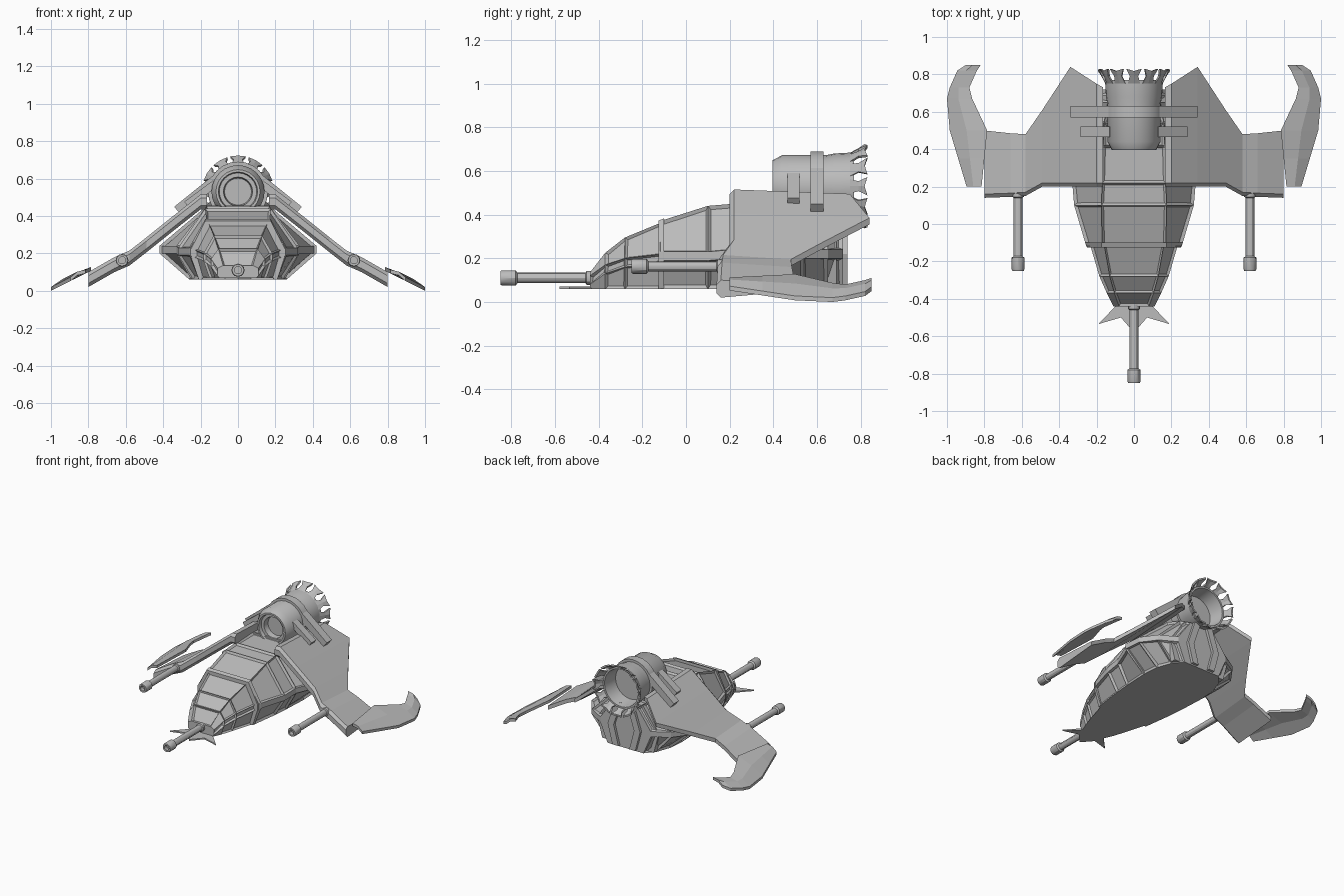
import bpy, bmesh, math
from mathutils import Vector

cube = bpy.data.objects.get("Cube")
if cube:
    bpy.data.objects.remove(cube)

grey = bpy.data.materials.new("hull_grey")
grey.use_nodes = True
grey.diffuse_color = (0.5, 0.5, 0.5, 1)
grey.node_tree.nodes["Principled BSDF"].inputs["Base Color"].default_value = (0.5, 0.5, 0.5, 1)


def finish(name, bm, smooth=False):
    bmesh.ops.recalc_face_normals(bm, faces=bm.faces)
    mesh = bpy.data.meshes.new(name)
    bm.to_mesh(mesh)
    bm.free()
    mesh.materials.append(grey)
    ob = bpy.data.objects.new(name, mesh)
    bpy.context.collection.objects.link(ob)
    if smooth:
        bpy.ops.object.select_all(action='DESELECT')
        ob.select_set(True)
        bpy.context.view_layer.objects.active = ob
        bpy.ops.object.shade_smooth_by_angle(angle=math.radians(30))
    return ob


def loft(bm, rings, cap=True, closed=False):
    """Skin a list of point rings, with end caps or joined end to end."""
    vs = [[bm.verts.new(p) for p in ring] for ring in rings]
    n = len(vs[0])
    pairs = list(zip(vs, vs[1:])) + ([(vs[-1], vs[0])] if closed else [])
    for a, b in pairs:
        for i in range(n):
            j = (i + 1) % n
            bm.faces.new((a[i], a[j], b[j], b[i]))
    if cap and not closed:
        bm.faces.new(vs[0])
        bm.faces.new(vs[-1])


def lathe(name, profile, x=0, z=0, sides=24, closed=False):
    """Turn (radius, y) points round an axis along y."""
    bm = bmesh.new()
    ang = [2 * math.pi * i / sides for i in range(sides)]
    loft(bm, [[(x + r * math.cos(a), y, z + r * math.sin(a)) for a in ang]
              for r, y in profile], closed=closed)
    return finish(name, bm, True)


def hull(name, sections, frame, depth):
    """Eight-sided hull: y, bottom width, side width, side z, top width, top z."""
    bm = bmesh.new()
    rings = []
    for y, wb, wm, zm, wt, zt in sections:
        half = [(wb, 0.06), (wm, zm - 0.02), (wm, zm + 0.02), (wt, zt)]
        rings.append([(x, y, z) for x, z in half] +
                     [(-x, y, z) for x, z in reversed(half)])
    loft(bm, rings)
    bmesh.ops.recalc_face_normals(bm, faces=bm.faces)
    # recessed panels on the wide sloping faces
    panels = [f for f in bm.faces if len(f.verts) == 4 and f.normal.z > -0.9
              and min(e.calc_length() for e in f.edges) > 2.6 * frame]
    bmesh.ops.inset_individual(bm, faces=panels, thickness=frame, depth=-depth)
    return finish(name, bm)


# Fuselage
hull("cockpit", [(-0.44, 0.09, 0.11, 0.10, 0.08, 0.135),
                 (-0.37, 0.12, 0.145, 0.15, 0.105, 0.225),
                 (-0.28, 0.15, 0.185, 0.18, 0.13, 0.295),
                 (-0.11, 0.20, 0.235, 0.20, 0.16, 0.365)], 0.013, 0.012)
hull("cabin", [(-0.12, 0.21, 0.255, 0.21, 0.17, 0.37),
               (0.10, 0.24, 0.32, 0.21, 0.175, 0.44),
               (0.22, 0.25, 0.33, 0.22, 0.17, 0.45),
               (0.42, 0.26, 0.41, 0.22, 0.165, 0.455)], 0.018, 0.014)
hull("cockpit_frame", [(-0.125, 0.21, 0.25, 0.205, 0.175, 0.373),
                       (-0.10, 0.21, 0.262, 0.21, 0.175, 0.383)], 0.05, 0)
hull("rear_hull", [(0.41, 0.26, 0.42, 0.22, 0.165, 0.455),
                   (0.54, 0.25, 0.41, 0.22, 0.16, 0.45),
                   (0.65, 0.21, 0.33, 0.22, 0.14, 0.42),
                   (0.72, 0.15, 0.21, 0.22, 0.10, 0.39)], 0.02, 0.014)

# Ribs fanning out under the engine
for s in (-1, 1):
    for k, (xb, xt) in enumerate([(0.07, 0.05), (0.19, 0.10)]):
        bm = bmesh.new()
        y = 0.72 - 0.05 * k
        loft(bm, [[(s * (x + d), y + e, z) for d, e in
                   ((-0.025, -0.08), (0.025, -0.08), (0.025, 0.02), (-0.025, 0.02))]
                  for x, z in ((xb, 0.07), (xb + 0.04, 0.22), (xt, 0.40))])
        finish("rear_rib", bm)

# Engine: hollow at both ends
lathe("engine", [(0.0, 0.46), (0.072, 0.46), (0.078, 0.42), (0.10, 0.42), (0.105, 0.395),
                 (0.118, 0.395), (0.142, 0.44), (0.142, 0.64), (0.15, 0.68), (0.155, 0.77),
                 (0.14, 0.77), (0.125, 0.66), (0.0, 0.66)], z=0.53)
lathe("engine_band", [(0.13, 0.57), (0.160, 0.57), (0.160, 0.63), (0.13, 0.63)],
      z=0.53, closed=True)

# Flared exhaust petals
bm = bmesh.new()
for i in range(12):
    a0 = math.radians(30 * i)
    rings = []
    for r, y, w in ((0.147, 0.75, 0.22), (0.168, 0.79, 0.13), (0.187, 0.83, 0.22)):
        rings.append([((r + t) * math.cos(a0 + d), y - 0.012 * (d == 0 and r > 0.18),
                       0.53 + (r + t) * math.sin(a0 + d))
                      for d, t in ((-w, 0.006), (0, 0.006), (w, 0.006),
                                   (w, -0.006), (0, -0.006), (-w, -0.006))])
    loft(bm, rings)
finish("exhaust_petals", bm)

# Wings, tip blades, braces and wing guns on both sides
WING = [(0.165, 0.20, 0.73, 0.515), (0.20, 0.20, 0.75, 0.515), (0.34, 0.20, 0.84, 0.405),
        (0.49, 0.20, 0.61, 0.285), (0.58, 0.15, 0.48, 0.215), (0.66, 0.145, 0.485, 0.18),
        (0.80, 0.14, 0.50, 0.10)]
BLADE = [(0.20, 0.815, 0.895), (0.35, 0.80, 0.94), (0.50, 0.785, 0.985),
         (0.67, 0.865, 1.0), (0.73, 0.88, 0.985), (0.82, 0.84, 0.945), (0.85, 0.82, 0.90)]


def brace(name, s, a, b, y0, y1, h):
    """Bar in the xz plane from a to b."""
    a, b = Vector(a), Vector(b)
    n = Vector((a.y - b.y, b.x - a.x)).normalized() * h / 2
    corners = [a + n, b + n, b - n, a - n]
    bm = bmesh.new()
    loft(bm, [[(s * p.x, y, p.y) for p in corners] for y in (y0, y1)])
    finish(name, bm)


def gun(name, x, z, y_tip, y_base, r):
    lathe(name, [(0.0, y_tip + 0.03), (r * 0.55, y_tip + 0.03), (r * 0.55, y_tip),
                 (r * 0.9, y_tip), (r, y_tip + 0.008), (r, y_tip + 0.07),
                 (r * 0.68, y_tip + 0.078), (r * 0.68, y_base - 0.03), (r * 0.9, y_base - 0.025),
                 (r * 0.9, y_base), (0.0, y_base)], x, z, 12)


for s, side in ((1, "left"), (-1, "right")):
    bm = bmesh.new()
    loft(bm, [[(s * x, f, z - 0.02), (s * x, f + 0.02, z), (s * x, b, z - 0.02),
               (s * x, b, z - 0.05), (s * x, f + 0.02, z - 0.08), (s * x, f, z - 0.06)]
              for x, f, b, z in WING])
    finish(side + "_wing", bm)

    bm = bmesh.new()
    rings = []
    for y, xi, xo in BLADE:
        xm = xi + (xo - xi) * 0.55
        pts = [(x, 0.01 + (1 - x) * 0.5 + bump) for x, bump in ((xi, 0), (xm, 0.012), (xo, 0))]
        rings.append([(s * x, y, z + 0.01) for x, z in pts] +
                     [(s * x, y, z - 0.01) for x, z in reversed(pts)])
    loft(bm, rings)
    finish(side + "_wing_blade", bm)

    brace(side + "_rear_brace", s, (0.12, 0.595), (0.325, 0.43), 0.57, 0.63, 0.05)
    brace(side + "_front_brace", s, (0.12, 0.575), (0.275, 0.46), 0.465, 0.52, 0.04)
    gun(side + "_wing_gun", s * 0.62, 0.163, -0.25, 0.17, 0.034)

# Nose gun and flat prow spikes
gun("nose_gun", 0, 0.11, -0.85, -0.43, 0.035)
bm = bmesh.new()
half = [(0.09, -0.43), (0.19, -0.535), (0.07, -0.50), (0.0, -0.58)]
outline = half + [(-x, y) for x, y in reversed(half[:-1])]
loft(bm, [[(x, y, z) for x, y in outline] for z in (0.06, 0.07)])
finish("prow_spikes", bm)
